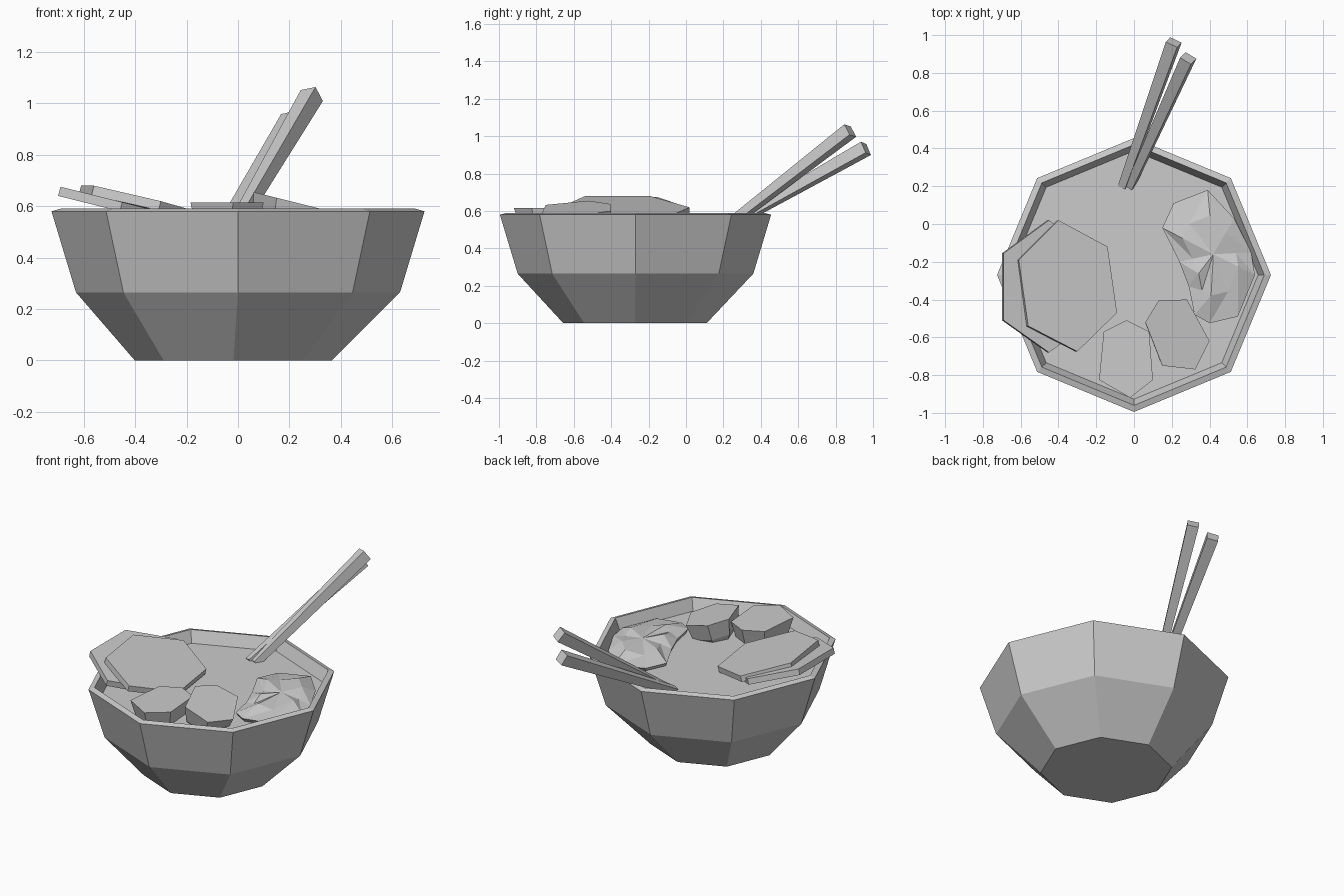
import bpy, bmesh, math
from mathutils import Vector

if "Cube" in bpy.data.objects:
    bpy.data.objects.remove(bpy.data.objects["Cube"])


def finish(name, bm):
    bmesh.ops.recalc_face_normals(bm, faces=bm.faces)
    mesh = bpy.data.meshes.new(name)
    bm.to_mesh(mesh)
    bm.free()
    obj = bpy.data.objects.new(name, mesh)
    bpy.context.collection.objects.link(obj)
    return obj


def loft(name, rings):
    """Skin a list of equal-length point rings and cap both ends."""
    bm = bmesh.new()
    loops = [[bm.verts.new(p) for p in ring] for ring in rings]
    n = len(rings[0])
    for a, b in zip(loops, loops[1:]):
        for i in range(n):
            j = (i + 1) % n
            bm.faces.new((a[i], a[j], b[j], b[i]))
    bm.faces.new(loops[0])
    bm.faces.new(loops[-1])
    return finish(name, bm)


def octagon(r, z, cx=0.0, cy=-0.27):
    return [(cx + r * math.cos(i * math.pi / 4), cy + r * math.sin(i * math.pi / 4), z)
            for i in range(8)]


def slab(name, outline, z0, gx, gy, layers):
    """Polygon on a tilted plane, extruded down its normal; layers = (depth, scale)."""
    top = [Vector((x, y, z0 + gx * x + gy * y)) for x, y in outline]
    mid = sum(top, Vector()) / len(top)
    n = Vector((-gx, -gy, 1)).normalized()
    return loft(name, [[mid + (p - mid) * s - n * d for p in top] for d, s in layers])


def chopstick(name, start, end, w0, w1):
    start, end = Vector(start), Vector(end)
    d = (end - start).normalized()
    side = d.cross(Vector((0, 0, 1))).normalized()
    up = side.cross(d)
    a = math.radians(12)
    side, up = side * math.cos(a) + up * math.sin(a), up * math.cos(a) - side * math.sin(a)
    ring = lambda p, w: [p + (side * i + up * j) * w / 2
                         for i, j in ((1, 1), (-1, 1), (-1, -1), (1, -1))]
    loft(name, [ring(start, w0), ring(end, w1)])


# Eight-sided bowl with wall thickness
loft("bowl", [octagon(0.40, 0.08), octagon(0.59, 0.30), octagon(0.655, 0.51),
              octagon(0.69, 0.59), octagon(0.725, 0.58), octagon(0.63, 0.265),
              octagon(0.383, 0.0, -0.018, -0.273)])

# Broth surface
loft("broth", [octagon(0.64, 0.46), octagon(0.657, 0.516)])

# Two meat slices leaning on the left rim
slice_layers = [(0, 1), (0.037, 1)]
slab("meat_slice_upper", [(-0.40, 0.02), (-0.14, -0.12), (-0.09, -0.47), (-0.30, -0.675),
                          (-0.56, -0.54), (-0.61, -0.19)], 0.52, -0.25, -0.036, slice_layers)
slab("meat_slice_lower", [(-0.45, 0.02), (-0.69, -0.155), (-0.69, -0.51), (-0.45, -0.68),
                          (-0.21, -0.51), (-0.21, -0.155)], 0.503, -0.25, 0, slice_layers)

# Two egg halves, cut side up
egg_layers = [(0, 1), (0.10, 0.84), (0.19, 0.45)]
slab("egg_half_left", [(-0.04, -0.51), (0.08, -0.57), (0.10, -0.825), (-0.02, -0.92),
                       (-0.185, -0.825), (-0.16, -0.57)], 0.615, 0, 0, egg_layers)
slab("egg_half_right", [(0.13, -0.405), (0.28, -0.40), (0.40, -0.62), (0.325, -0.77),
                        (0.15, -0.75), (0.06, -0.52)], 0.67, -0.25, 0, egg_layers)

# Faceted mound of greens on the right
outline = [(0.39, 0.18), (0.21, 0.11), (0.15, -0.02), (0.24, -0.20), (0.29, -0.33),
           (0.32, -0.48), (0.40, -0.525), (0.55, -0.49), (0.64, -0.27), (0.62, -0.15), (0.53, 0.03)]
bm = bmesh.new()
rings = []
for s, z in ((0.9, 0.49), (1.0, 0.54), (0.6, 0.57)):
    rings.append([bm.verts.new((0.42 + (x - 0.42) * s, -0.16 + (y + 0.16) * s,
                                z + (0.012 * (-1) ** i if s == 0.6 else 0)))
                  for i, (x, y) in enumerate(outline)])
peak = bm.verts.new((0.42, -0.16, 0.575))
n = len(outline)
for i in range(n):
    j = (i + 1) % n
    for a, b in zip(rings, rings[1:]):
        bm.faces.new((a[i], a[j], b[j]))
        bm.faces.new((a[i], b[j], b[i]))
    bm.faces.new((rings[2][i], rings[2][j], peak))
bm.faces.new(rings[0])
finish("greens_mound", bm)

# Chopsticks leaning over the back rim
chopstick("chopstick_left", (-0.06, 0.20, 0.505), (0.21, 0.962, 0.935), 0.042, 0.068)
chopstick("chopstick_right", (-0.02, 0.20, 0.505), (0.287, 0.878, 1.03), 0.042, 0.068)
